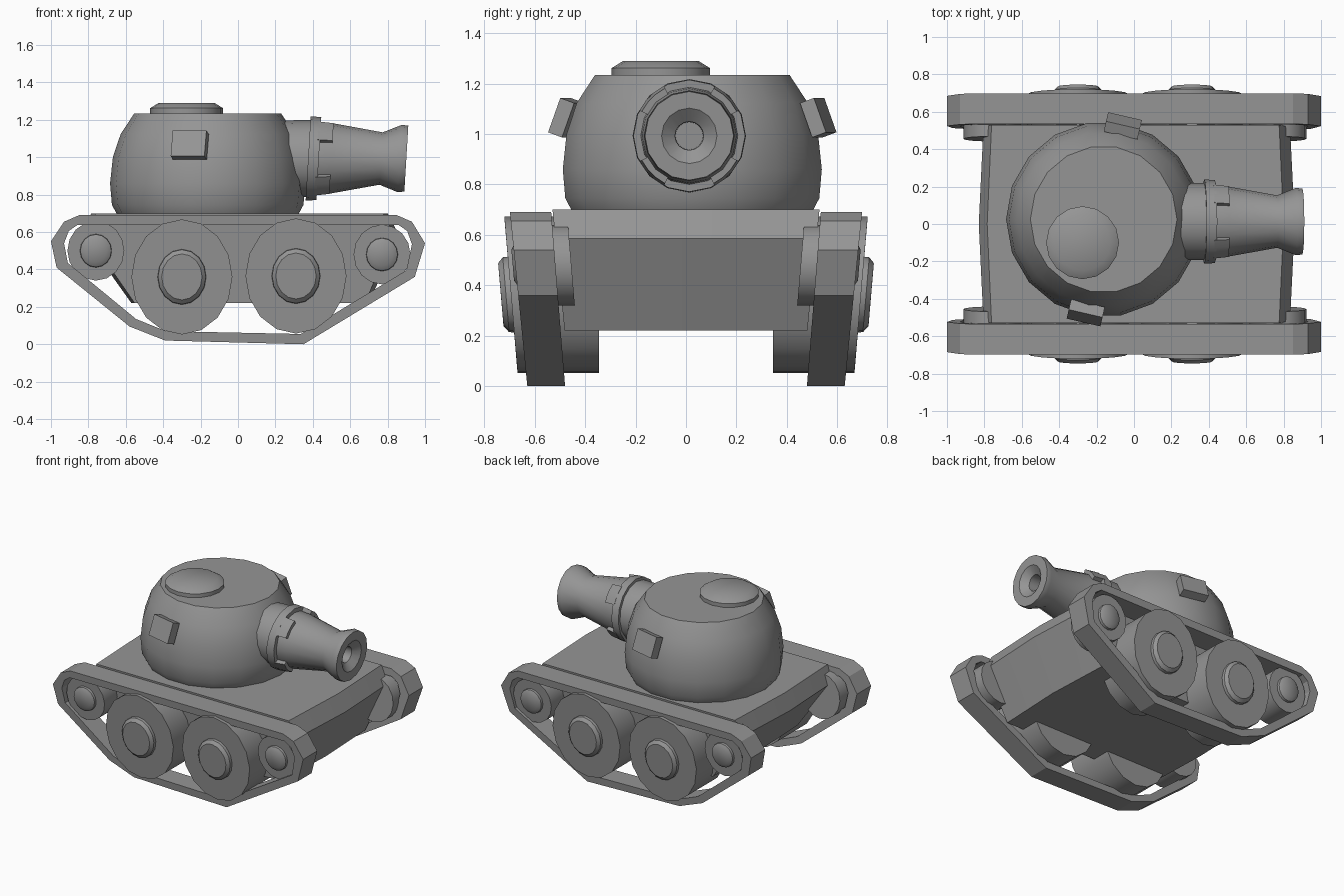
import bpy, bmesh, math
from mathutils import Matrix, Vector

if "Cube" in bpy.data.objects:
    bpy.data.objects.remove(bpy.data.objects["Cube"])

grey = bpy.data.materials.new("armour_grey")
grey.diffuse_color = (0.3, 0.3, 0.3, 1)
grey.use_nodes = True
grey.node_tree.nodes["Principled BSDF"].inputs["Base Color"].default_value = grey.diffuse_color


def finish(name, bm, angle=35):
    """Turn a bmesh into a named object, smooth apart from its sharp edges."""
    bmesh.ops.recalc_face_normals(bm, faces=bm.faces)
    mesh = bpy.data.meshes.new(name)
    bm.to_mesh(mesh)
    bm.free()
    mesh.materials.append(grey)
    ob = bpy.data.objects.new(name, mesh)
    bpy.context.collection.objects.link(ob)
    bpy.ops.object.select_all(action='DESELECT')
    ob.select_set(True)
    bpy.context.view_layer.objects.active = ob
    bpy.ops.object.shade_smooth_by_angle(angle=math.radians(angle))
    return ob


def lathe(name, profile, place, n=16, phase=0.0):
    """Revolve (radius, height) points; place(u, v, h) maps them to the world."""
    bm = bmesh.new()
    rings = []
    for r, h in profile:
        ring = []
        for i in range(n):
            a = phase + 2 * math.pi * i / n
            ring.append(bm.verts.new(place(r * math.cos(a), r * math.sin(a), h)))
        rings.append(ring)
    for a, b in zip(rings, rings[1:]):
        for i in range(n):
            j = (i + 1) % n
            bm.faces.new((a[i], a[j], b[j], b[i]))
    bm.faces.new(rings[0])
    bm.faces.new(rings[-1])
    return finish(name, bm)


# Hull: side profile swept over three sections, bowed outward at both ends
hull = [(-.785, .70), (-.83, .585), (-.57, .22), (.70, .22), (.86, .585), (.80, .70)]
bm = bmesh.new()
sections = []
for t in (-1, 0, 1):
    k = 1 if t == 0 else .97
    sections.append([bm.verts.new((x * k, t * (.46 + .1 * z), z)) for x, z in hull])
for a, b in zip(sections, sections[1:]):
    for i in range(6):
        j = (i + 1) % 6
        bm.faces.new((a[i], a[j], b[j], b[i]))
bm.faces.new(sections[0])
bm.faces.new(sections[-1])
finish("hull", bm, 20)

# Tracks: hollow loops leaning outward toward the top
outer = [(-1, .55), (-.93, .655), (-.85, .69), (.85, .69), (.93, .655), (1, .54),
         (.945, .36), (.35, 0), (-.39, .02), (-.58, .095), (-.97, .41)]
inner = [(-.93, .54), (-.905, .605), (-.86, .637), (.86, .637), (.905, .605), (.93, .535),
         (.90, .395), (.335, .055), (-.385, .07), (-.545, .135), (-.91, .435)]


def track(name, s):
    bm = bmesh.new()
    loops = []
    for pts, y0, lean in ((outer, .63, .10), (inner, .63, .10), (inner, .48, .08), (outer, .48, .08)):
        loops.append([bm.verts.new((x, s * (y0 + lean * z), z)) for x, z in pts])
    n = len(outer)
    for a, b in zip(loops, loops[1:] + loops[:1]):
        for i in range(n):
            j = (i + 1) % n
            bm.faces.new((a[i], a[j], b[j], b[i]))
    finish(name, bm, 15)


# Wheels: slightly tall discs with bevelled hubs, leaning with the tracks
def wheel(name, s, cx, cz, profile, tall):
    def place(u, v, h):
        lean = .085 * v * tall if h > .4 else 0
        return (cx + u, s * (h + lean), cz + v * tall)
    lathe(name, profile, place, 16)


road = [(.27, .345), (.27, .695), (.13, .695), (.128, .715), (.108, .735)]
idler = [(.152, .455), (.152, .655), (.085, .655), (.083, .672), (.058, .688)]
for side, s in (("front", -1), ("back", 1)):
    track(side + "_track", s)
    wheel(side + "_road_wheel_left", s, -.30, .36, road, 1.14)
    wheel(side + "_road_wheel_right", s, .31, .365, road, 1.14)
    wheel(side + "_idler_left", s, -.76, .50, idler, 1.05)
    wheel(side + "_idler_right", s, .77, .48, idler, 1.05)

# Turret dome with flat top
lathe("turret", [(.485, .695), (.512, .745), (.522, .86), (.507, 1.0), (.465, 1.125), (.392, 1.235)],
      lambda u, v, h: (-.162 + u, .025 + v, h), 18)

# Hatch lid
lathe("hatch", [(.195, 1.22), (.195, 1.262), (.15, 1.29)],
      lambda u, v, h: (-.275 + u, -.10 + v, h), 16)

# Plates on the turret sides, tilted with the dome
for name, c, yaw, tilt in (("front_plate", (-.258, -.475, 1.065), -13, -20),
                           ("back_plate", (-.06, .525, 1.065), -13, 20)):
    bm = bmesh.new()
    bmesh.ops.create_cube(bm, size=1)
    m = (Matrix.Translation(c) @ Matrix.Rotation(math.radians(yaw), 4, 'Z')
         @ Matrix.Rotation(math.radians(tilt), 4, 'X') @ Matrix.Diagonal((.185, .06, .145, 1)))
    bmesh.ops.transform(bm, matrix=m, verts=bm.verts)
    finish(name, bm)


# Cannon: barrel axis along x, cross-sections leaning a little forward
def gun(u, v, h):
    return (h + .06 * v, .013 + u, .993 + v)


lathe("gun_collar", [(.195, .10), (.205, .29), (.205, .40)], gun, 16)
lathe("gun_ring", [(.205, .375), (.225, .375), (.222, .432), (.19, .432)], gun, 16)
lathe("gun_barrel", [(.195, .40), (.188, .50), (.14, .765), (.18, .865), (.176, .90),
                     (.11, .90), (.057, .86), (.055, .78)], gun, 16)

# Four tabs reaching forward from the ring
for k in range(4):
    bm = bmesh.new()
    rows = []
    for i in range(4):
        a = math.radians(45 + 90 * k - 18 + 12 * i)
        rows.append([bm.verts.new(gun(r * math.cos(a), r * math.sin(a), h))
                     for r, h in ((.18, .42), (.222, .42), (.212, .50), (.18, .50))])
    for a, b in zip(rows, rows[1:]):
        for i in range(4):
            j = (i + 1) % 4
            bm.faces.new((a[i], a[j], b[j], b[i]))
    bm.faces.new(rows[0])
    bm.faces.new(rows[-1])
    finish("gun_tab_%d" % (k + 1), bm)
